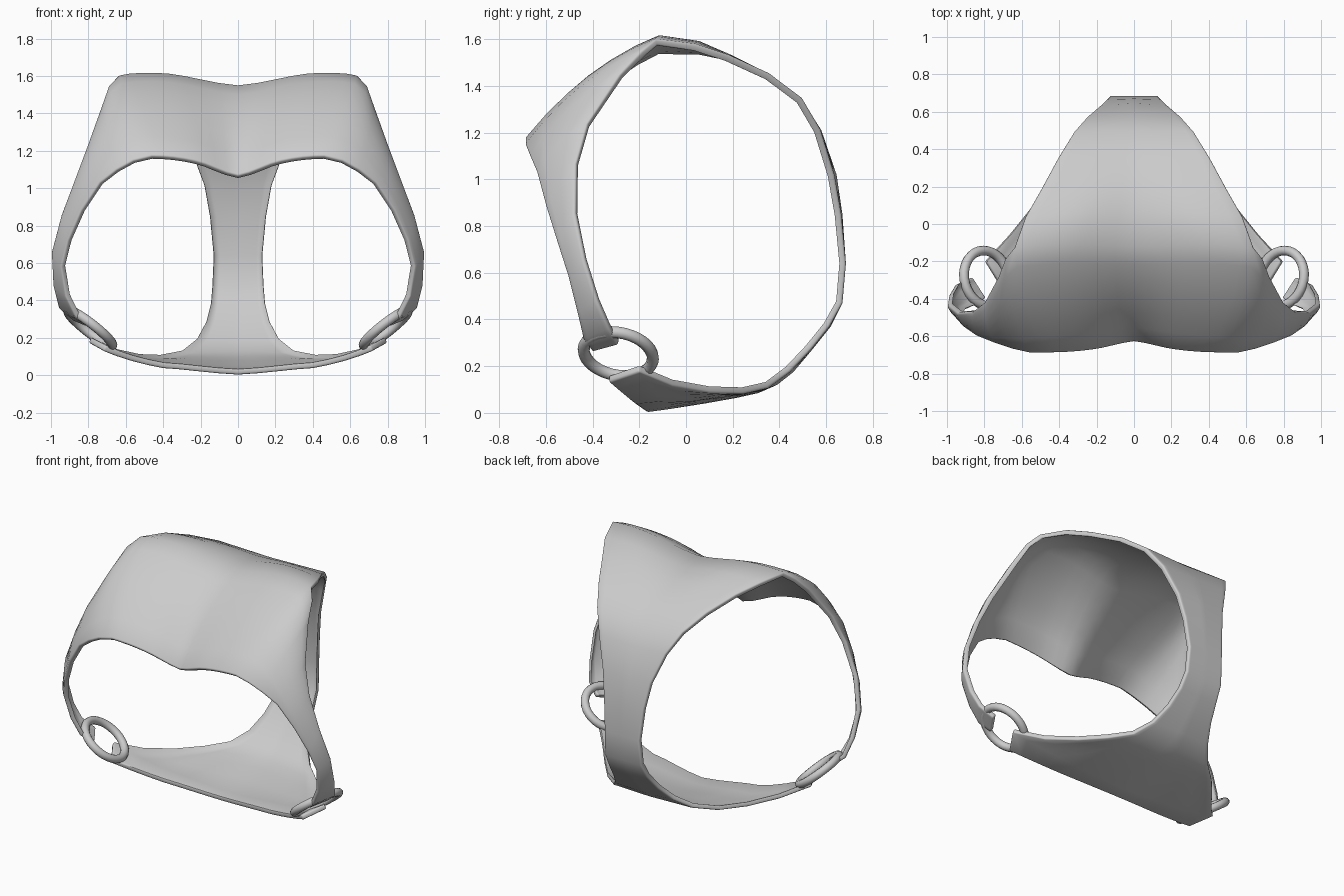
import bpy, bmesh, math
from mathutils import Vector as V

if "Cube" in bpy.data.objects:
    bpy.data.objects.remove(bpy.data.objects["Cube"])

COLS = 8    # columns from the centre line to the side edge
SPOKE = 6   # steps across the front panel and side strap


def quad(a, m, b, t):
    """Parabola through a, m, b at t = 0, 0.5, 1."""
    return a * (1 - t) * (1 - 2 * t) + m * 4 * t * (1 - t) + b * t * (2 * t - 1)


def cross_row(cy, cz, edge, mid=None):
    """Half cross-section; rows with a mid point leave the centre smoothly."""
    c, e = V((0, cy, cz)), V(edge)
    m = V(mid) if mid else (c + e) / 2
    row = []
    for i in range(COLS + 1):
        t = i / COLS
        p = quad(c, m, e, t)
        if mid and t < .5:
            s = 2 * t
            s = .5 * s + .5 * s * s * (3 - 2 * s)
            p.y, p.z = c.y + (m.y - c.y) * s, c.z + (m.z - c.z) * s
        row.append(p)
    return row


def add_grid(bm, rows):
    vs = [[bm.verts.new(p) for p in r] for r in rows]
    for r0, r1 in zip(vs, vs[1:]):
        for i in range(len(r0) - 1):
            bm.faces.new((r0[i], r0[i + 1], r1[i + 1], r1[i]))


# Bottom panel, narrow back strap and top, as rows from centre to side edge
body = [cross_row(*r) for r in (
    (-.17, .003, (.72, -.33, .13), (.40, -.22, .038)),
    (-.08, .015, (.80, -.20, .175), (.42, -.10, .05)),
    (.08, .04, (.67, -.06, .115), (.36, .03, .05)),
    (.22, .065, (.54, .10, .085), (.28, .17, .068)),
    (.31, .085, (.42, .24, .08)),
    (.39, .12, (.30, .35, .105)),
    (.46, .175, (.22, .445, .175)),
    (.54, .27, (.17, .535, .27)),
    (.62, .37, (.145, .615, .37)),
    (.67, .47, (.137, .67, .47)),
    (.685, .64, (.13, .685, .64)),
    (.67, .85, (.15, .665, .85)),
    (.645, 1.02, (.18, .635, 1.02)),
    (.58, 1.21, (.25, .575, 1.215)),
    (.50, 1.335, (.32, .495, 1.35)),
    (.36, 1.442, (.405, .355, 1.455)),
    (.20, 1.518, (.50, .18, 1.535), (.25, .20, 1.53)),
    (.06, 1.547, (.58, .04, 1.58), (.30, .06, 1.59)),
    (-.12, 1.55, (.64, -.13, 1.603), (.37, -.11, 1.613)))]

# Front panel running into the side strap: outer edge, inner edge, bulge
inner = cross_row(-.63, 1.07, (.46, -.69, 1.175), (.23, -.675, 1.15))
pairs = [(o, f, .052) for o, f in zip(body[-1], inner)]
pairs += [(V(o), V(f), b) for o, f, b in (
    ((.69, -.19, 1.55), (.56, -.69, 1.15), .05),
    ((.725, -.28, 1.45), (.65, -.67, 1.10), .042),
    ((.80, -.42, 1.24), (.74, -.64, 1.03), .03),
    ((.865, -.47, 1.07), (.84, -.60, .88), .015),
    ((.945, -.475, .86), (.91, -.55, .72), .01),
    ((.998, -.435, .66), (.945, -.505, .58), .01),
    ((.99, -.38, .48), (.92, -.465, .42), .01),
    ((.96, -.33, .36), (.87, -.44, .315), .005),
    ((.88, -.29, .29), (.81, -.40, .26), 0))]
front = []
for o, f, b in pairs:
    out = V((.6 * o.x, -.7, .7)).normalized() * b
    front.append([quad(o, o * .54 + f * .46 + out, f, k / SPOKE) for k in range(SPOKE + 1)])

bm = bmesh.new()
add_grid(bm, body)
add_grid(bm, front)
bmesh.ops.remove_doubles(bm, verts=bm.verts, dist=.0005)
# Mirror the half, then make outward normals point away from the middle
geo = bmesh.ops.duplicate(bm, geom=bm.verts[:] + bm.edges[:] + bm.faces[:])["geom"]
for v in geo:
    if isinstance(v, bmesh.types.BMVert):
        v.co.x *= -1
bmesh.ops.remove_doubles(bm, verts=bm.verts, dist=.0005)
bmesh.ops.recalc_face_normals(bm, faces=bm.faces)
bm.normal_update()
if sum(f.normal.dot(f.calc_center_median() - V((0, 0, .8))) for f in bm.faces) < 0:
    bmesh.ops.reverse_faces(bm, faces=bm.faces)
bm.verts.index_update()
rim = [v.index for v in bm.verts if v.is_boundary]
mesh = bpy.data.meshes.new("harness_body")
bm.to_mesh(mesh)
bm.free()
harness = bpy.data.objects.new("harness_body", mesh)
bpy.context.collection.objects.link(harness)
bpy.context.view_layer.objects.active = harness
harness.select_set(True)

# Thin material with a thicker, softened hem along the openings
harness.vertex_groups.new(name="hem").add(rim, 1, "REPLACE")
sol = harness.modifiers.new("thickness", "SOLIDIFY")
sol.thickness, sol.offset = .033, -1
sol.vertex_group, sol.thickness_vertex_group = "hem", .4
bev = harness.modifiers.new("soft_rim", "BEVEL")
bev.width, bev.segments, bev.limit_method = .009, 2, "ANGLE"
bev.angle_limit = math.radians(50)
for m in ("thickness", "soft_rim"):
    bpy.ops.object.modifier_apply(modifier=m)
bpy.ops.object.shade_smooth_by_angle(angle=math.radians(50))

# Rings joining the side straps to the bottom panel
for side, name in ((1, "ring_right"), (-1, "ring_left")):
    bpy.ops.mesh.primitive_torus_add(
        major_radius=.15, minor_radius=.026, major_segments=32, minor_segments=10,
        location=(side * .79, -.29, .252),
        rotation=(math.radians(-9), -side * math.radians(38), 0))
    bpy.context.object.name = name
    bpy.ops.object.shade_smooth()
